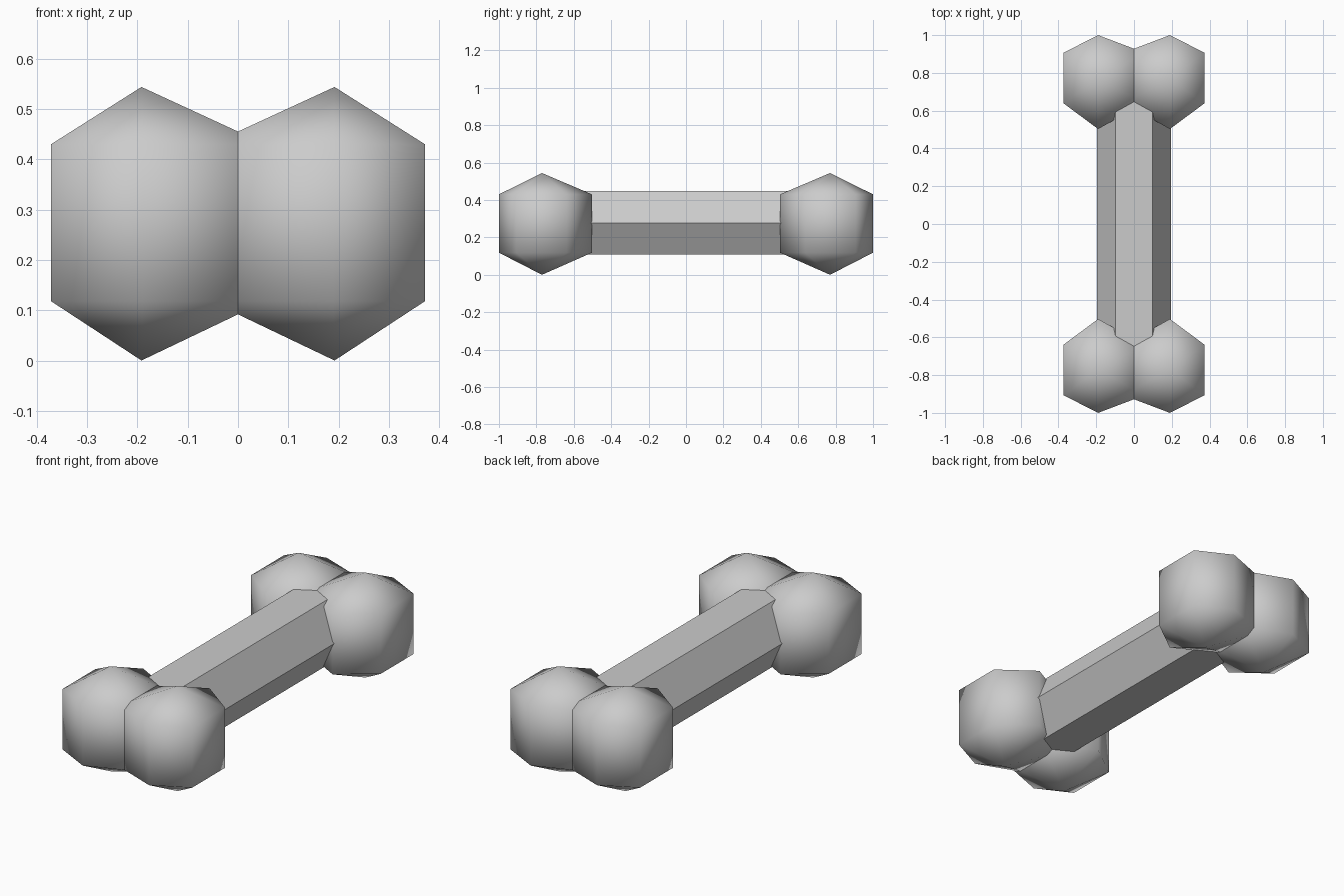
import bpy, bmesh, math

if "Cube" in bpy.data.objects:
    bpy.data.objects.remove(bpy.data.objects["Cube"])

CZ = 0.274    # height of the knob centres


def make_object(name, verts, faces, smooth):
    me = bpy.data.meshes.new(name)
    me.from_pydata(verts, [], faces)
    bm = bmesh.new()
    bm.from_mesh(me)
    bmesh.ops.recalc_face_normals(bm, faces=bm.faces)
    bm.to_mesh(me)
    bm.free()
    for p in me.polygons:
        p.use_smooth = smooth
    ob = bpy.data.objects.new(name, me)
    bpy.context.collection.objects.link(ob)
    return ob


# Knob: six-sided low-poly ball, two rings plus a pole at each end
RING = [(0.19, 1.0), (-0.055, 0.907), (-0.055, 0.638),
        (0.19, 0.503), (0.372, 0.638), (0.372, 0.907)]


def knob(name, sx, sy):
    verts = [(sx * x, sy * y, CZ + h) for h in (-0.156, 0.156) for x, y in RING]
    verts += [(sx * 0.192, sy * 0.77, CZ - 0.274), (sx * 0.192, sy * 0.77, CZ + 0.27)]
    faces = []
    for i in range(6):
        j = (i + 1) % 6
        faces += [(i, j, j + 6, i + 6), (j, i, 12), (i + 6, j + 6, 13)]
    make_object(name, verts, faces, True)


for sy, end in ((-1, "front"), (1, "back")):
    for sx, side in ((-1, "left"), (1, "right")):
        knob(f"knob_{end}_{side}", sx, sy)

# Shaft: six-sided bar with a flat top and bottom
R = 0.196
section = [(R * math.cos(math.radians(60 * i)), R * math.sin(math.radians(60 * i)))
           for i in range(6)]
verts = [(x, y, 0.277 + z) for y in (-0.66, 0.66) for x, z in section]
faces = [(i, (i + 1) % 6, (i + 1) % 6 + 6, i + 6) for i in range(6)]
faces += [tuple(range(6)), tuple(range(6, 12))]
make_object("shaft", verts, faces, False)
